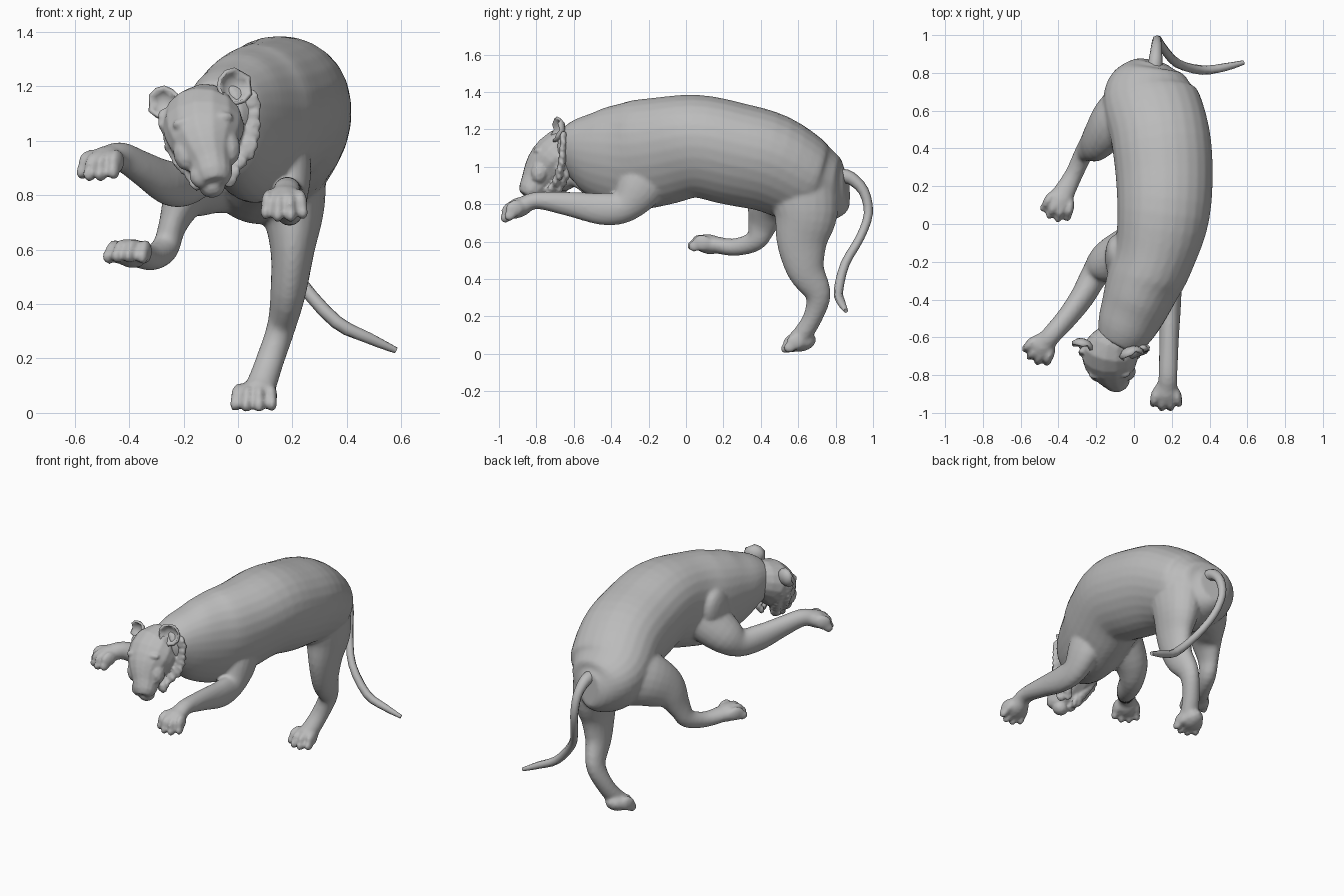
import bpy, bmesh, math, random
from mathutils import Vector, Matrix

random.seed(4)
old = bpy.data.objects.get("Cube")
if old:
    bpy.data.objects.remove(old, do_unlink=True)

grey = bpy.data.materials.new("stone_grey")
grey.use_nodes = True
COLOUR = (0.5, 0.5, 0.5, 1)
grey.diffuse_color = COLOUR
grey.node_tree.nodes["Principled BSDF"].inputs["Base Color"].default_value = COLOUR


def finish(bm, name, angle=40):
    bmesh.ops.recalc_face_normals(bm, faces=bm.faces)
    mesh = bpy.data.meshes.new(name)
    bm.to_mesh(mesh)
    bm.free()
    mesh.materials.append(grey)
    ob = bpy.data.objects.new(name, mesh)
    bpy.context.collection.objects.link(ob)
    bpy.ops.object.select_all(action='DESELECT')
    ob.select_set(True)
    bpy.context.view_layer.objects.active = ob
    bpy.ops.object.shade_smooth_by_angle(angle=math.radians(angle))
    return ob


def fuse(ob, voxel, rounds):
    """Blend overlapping pieces into one smooth skin."""
    remesh = ob.modifiers.new("blend", 'REMESH')
    remesh.mode = 'VOXEL'
    remesh.voxel_size = voxel
    remesh.use_smooth_shade = True
    soften = ob.modifiers.new("soften", 'SMOOTH')
    soften.factor = .5
    soften.iterations = rounds


def spline(rows, steps):
    """Smooth curve through rows of x, y, z and, for lofts, two radii."""
    out = []
    for i in range(len(rows) - 1):
        a, b, c, d = (Vector(rows[min(max(i + k, 0), len(rows) - 1)]) for k in (-1, 0, 1, 2))
        for s in range(steps):
            t = s / steps
            out.append(0.5 * (2 * b + (c - a) * t + (2 * a - 5 * b + 4 * c - d) * t * t
                              + (3 * b - a - 3 * c + d) * t ** 3))
    return out + [Vector(rows[-1])]


def loft(bm, rows, sides=20, steps=4, egg=0):
    """Skin rings along a curve and cap both ends; egg widens the upper half."""
    pts = spline(rows, steps)
    pos = [Vector(p[:3]) for p in pts]
    rings = []
    for i, p in enumerate(pts):
        tangent = (pos[min(i + 1, len(pos) - 1)] - pos[max(i - 1, 0)]).normalized()
        wide = (Vector((1, 0, 0)) - tangent * tangent.x).normalized()
        deep = tangent.cross(wide)
        ring = []
        for k in range(sides):
            c, s = math.cos(math.tau * k / sides), math.sin(math.tau * k / sides)
            ring.append(bm.verts.new(pos[i] + wide * p[3] * c * (1 + egg * s) + deep * p[4] * s))
        rings.append(ring)
    for r, s in zip(rings, rings[1:]):
        for k in range(sides):
            n = (k + 1) % sides
            bm.faces.new((r[k], r[n], s[n], s[k]))
    bm.faces.new(rings[0])
    bm.faces.new(rings[-1])


def frame(centre, forward, up=(0, 0, 1)):
    """Matrix whose y axis points forward."""
    f = Vector(forward).normalized()
    side = f.cross(Vector(up)).normalized()
    m = Matrix((side, f, side.cross(f))).transposed().to_4x4()
    m.translation = Vector(centre)
    return m


def blob(bm, matrix, offset, size, detail=2):
    bmesh.ops.create_icosphere(bm, subdivisions=detail, radius=1,
                               matrix=matrix @ Matrix.Translation(offset) @ Matrix.Diagonal((*size, 1)))


# Torso from rump to neck
skin = bmesh.new()
loft(skin, [(.1, .86, .88, .08, .1), (.09, .8, .88, .18, .17), (.085, .66, .915, .25, .23),
            (.14, .45, 1.02, .26, .265), (.16, .25, 1.07, .255, .275), (.155, .05, 1.11, .243, .275),
            (.11, -.15, 1.08, .215, .29), (.055, -.3, 1.06, .2, .29), (0, -.45, 1.07, .175, .25),
            (-.05, -.56, 1.085, .15, .185), (-.09, -.64, 1.085, .11, .13)], 28, egg=.14)

# Legs: two raised on the right, one reaching and one standing on the left
LEGS = {
    "left_foreleg": [(.14, -.18, 1.04, .11, .14), (.18, -.24, .9, .09, .13), (.185, -.33, .79, .07, .09),
                     (.19, -.45, .775, .058, .086), (.185, -.62, .8, .052, .066), (.18, -.8, .82, .05, .046),
                     (.175, -.88, .785, .055, .05)],
    "right_foreleg": [(-.02, -.15, 1, .12, .15), (-.14, -.2, .9, .1, .12), (-.205, -.265, .84, .075, .085),
                      (-.27, -.38, .85, .065, .082), (-.35, -.49, .897, .056, .067), (-.43, -.58, .942, .052, .053),
                      (-.48, -.64, .93, .055, .05)],
    "left_hind_leg": [(.17, .62, .9, .16, .2), (.2, .64, .75, .12, .172), (.2, .62, .6, .082, .137),
                      (.185, .64, .45, .066, .102), (.16, .705, .32, .053, .07), (.12, .68, .2, .052, .052),
                      (.085, .62, .1, .056, .052), (.07, .585, .07, .06, .05)],
    "right_hind_leg": [(0, .62, .92, .16, .19), (-.105, .54, .88, .13, .165), (-.19, .45, .8, .085, .125),
                       (-.24, .41, .69, .052, .08), (-.268, .37, .605, .05, .057), (-.32, .26, .57, .048, .047),
                       (-.38, .15, .585, .06, .045)],
}
for rows in LEGS.values():
    loft(skin, rows)

# Shoulder muscles
for x, y, z, tilt in ((.2, -.2, 1.03, .15), (-.08, -.2, 1.02, -.15)):
    blob(skin, frame((x, y, z), (tilt, .5, 1), (1, 0, 0)), (0, 0, 0), (.13, .19, .07), 3)

# Paws with four toes each, joined to the legs
PAWS = {
    "left_front": ((.17, -.91, .775), (0, -1, -.45)),
    "right_front": ((-.495, -.66, .92), (-.5, -.8, -.35)),
    "left_hind": ((.062, .6, .062), (-.12, -1, -.2)),
    "right_hind": ((-.395, .11, .588), (-.4, -1, .15)),
}
for centre, forward in PAWS.values():
    m = frame(centre, forward)
    blob(skin, m, (0, -.015, 0), (.07, .085, .055))
    for i in range(4):
        lateral = (i - 1.5) * .039
        reach = .045 - abs(i - 1.5) * .014
        toe = m @ Matrix.Rotation(-lateral * 3, 4, 'Z')
        blob(skin, toe, (lateral, reach - .01, .004), (.024, .055, .046))
        blob(skin, toe, (lateral, reach + .03, -.02), (.021, .034, .03))
fuse(finish(skin, "body_legs_and_paws"), .0105, 6)

# Curling tail
bm = bmesh.new()
loft(bm, [(.11, .83, .95, .04, .04), (.115, .88, .94, .035, .035), (.12, .95, .87, .028, .028),
          (.125, .975, .75, .024, .024), (.155, .93, .62, .023, .023), (.23, .85, .48, .024, .024),
          (.36, .815, .335, .025, .025), (.48, .83, .275, .022, .022), (.58, .855, .23, .012, .012)], 8, 3)
finish(bm, "tail", 50)

# Head: skull tapering down to the muzzle
head = bmesh.new()
loft(head, [(-.1, -.58, 1.11, .09, .1), (-.125, -.66, 1.085, .145, .125), (-.125, -.725, 1.02, .145, .125),
            (-.115, -.77, .96, .11, .108), (-.1, -.805, .91, .08, .085), (-.09, -.835, .87, .07, .066),
            (-.085, -.85, .845, .05, .045)], 14, 2)

# Nose, muzzle, chin, brows and cheeks follow the slope of the face
face = frame((-.125, -.82, 1.05), (.13, -.25, -.85), (0, -1, .3))
blob(head, face, (0, .06, -.005), (.04, .14, .03))
blob(head, face, (0, .165, -.005), (.036, .03, .026))
blob(head, face, (0, .205, -.075), (.05, .045, .05))
for s in (-1, 1):
    blob(head, face, (s * .034, .17, -.04), (.046, .05, .042))
    blob(head, face, (s * .065, -.03, -.02), (.05, .024, .028))
    blob(head, face, (s * .064, .012, -.03), (.022, .014, .018))
    blob(head, face, (s * .08, .07, -.06), (.045, .07, .05))

# Jagged cheek ruffs running from ear to jaw
RUFFS = {
    "left": [(.045, -.655, 1.16), (.055, -.66, 1.06), (.025, -.68, .96), (-.035, -.73, .86)],
    "right": [(-.265, -.67, 1.09), (-.25, -.68, 1.01), (-.21, -.71, .93), (-.15, -.76, .85)],
}
for path in RUFFS.values():
    for centre in spline(path, 3):
        for k in range(2):
            sweep = Vector((centre.x + .115, random.uniform(-.1, .02), random.uniform(-.16, -.04)))
            inward = Vector(((-.115 - centre.x) * .25 * k, k * .04, 0))
            m = frame(centre + inward, sweep, (0, 1, .2))
            blob(head, m, (0, 0, 0), (.036, random.uniform(.03, .05), .022), 1)
fuse(finish(head, "head_and_ruff"), .008, 2)

# Cupped ears
for name, centre, forward, size in (
        ("right_ear", (-.275, -.655, 1.14), (-.35, -1, .2), .064),
        ("left_ear", (-.01, -.7, 1.2), (.3, -1, .15), .07)):
    bm = bmesh.new()
    blob(bm, frame(centre, forward), (0, 0, 0), (size, size * .8, size))
    f = Vector(forward).normalized()
    front = [v for v in bm.verts if (v.co - Vector(centre)).dot(f) > .012]
    bmesh.ops.delete(bm, geom=front, context='VERTS')
    ear = finish(bm, name, 25)
    rim = ear.modifiers.new("rim", 'SOLIDIFY')
    rim.thickness = .014
